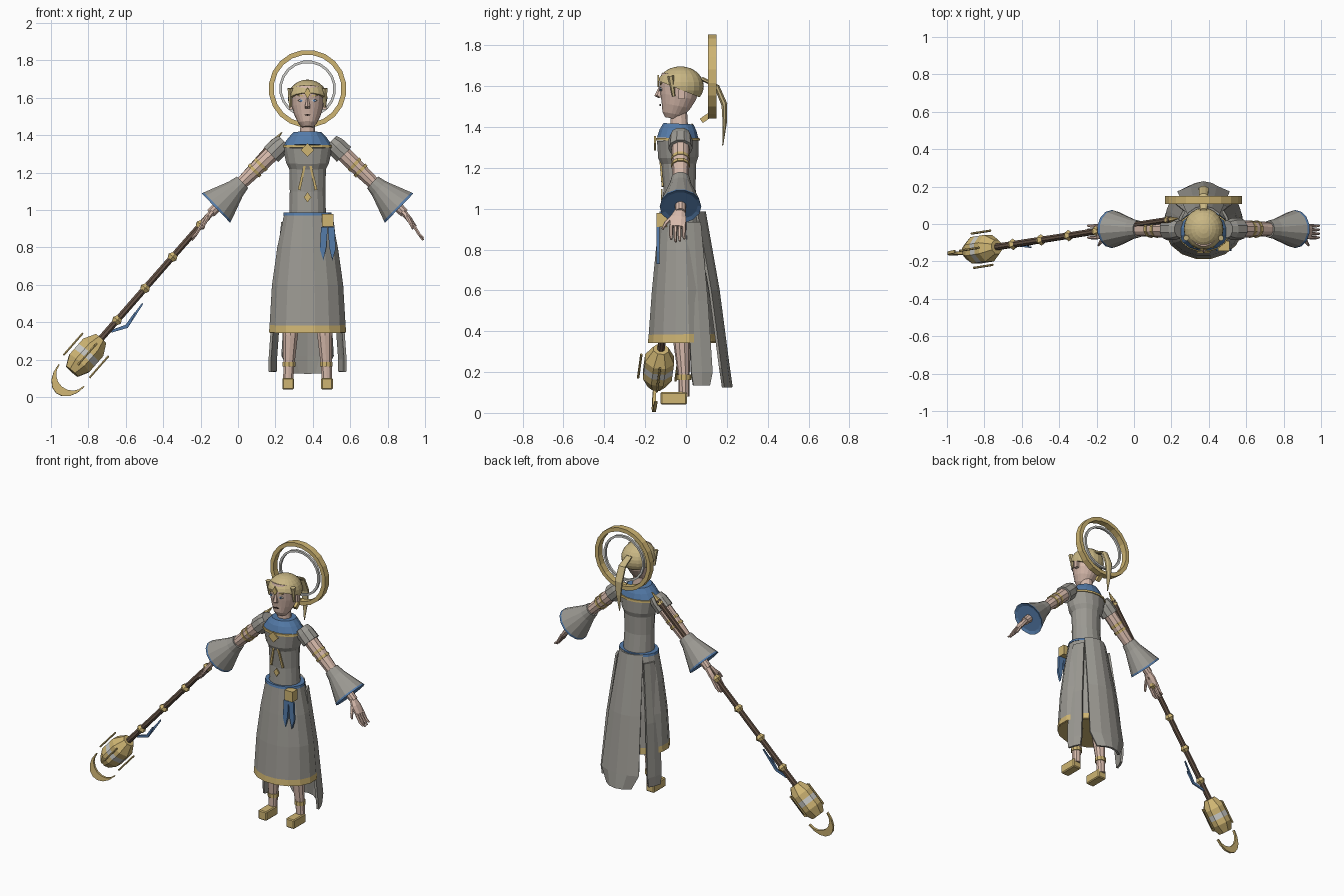
import bpy, bmesh, math
from mathutils import Vector as V

if "Cube" in bpy.data.objects:
    bpy.data.objects.remove(bpy.data.objects["Cube"])


def material(name, r, g, b):
    m = bpy.data.materials.new(name)
    m.use_nodes = True
    m.diffuse_color = (r, g, b, 1)
    m.node_tree.nodes["Principled BSDF"].inputs["Base Color"].default_value = (r, g, b, 1)
    return m


GREY = material("grey cloth", .33, .32, .29)
GOLD = material("gold", .62, .46, .17)
BLUE = material("blue cloth", .09, .2, .4)
SKIN = material("skin", .68, .49, .41)
HAIR = material("blond hair", .58, .47, .23)
WOOD = material("brown wood", .13, .085, .06)
PALE = material("pale silver", .6, .6, .57)
DARK = material("dark brown", .05, .03, .025)


def P(x, y, z):
    return V((.372 + x, y, z))


def finish(name, bm, mats):
    bmesh.ops.recalc_face_normals(bm, faces=bm.faces)
    me = bpy.data.meshes.new(name)
    bm.to_mesh(me)
    bm.free()
    for m in mats:
        me.materials.append(m)
    ob = bpy.data.objects.new(name, me)
    bpy.context.collection.objects.link(ob)
    return ob


def tube(name, stations, n, *mats):
    """Loft of (point, radius_u, radius_v) rings; one material per segment, last one repeats."""
    bm = bmesh.new()
    axis = (stations[-1][0] - stations[0][0]).normalized()
    y = V((0, 1, 0))
    v = (y - axis * y.dot(axis)).normalized()
    u = v.cross(axis)
    angles = [math.tau * (i + .5) / n for i in range(n)]
    rings = [[bm.verts.new(p + u * a * math.cos(t) + v * b * math.sin(t)) for t in angles]
             for p, a, b in stations]
    for k in range(len(rings) - 1):
        for i in range(n):
            j = (i + 1) % n
            f = bm.faces.new((rings[k][i], rings[k][j], rings[k + 1][j], rings[k + 1][i]))
            f.material_index = min(k, len(mats) - 1)
    bm.faces.new(rings[0])
    bm.faces.new(rings[-1]).material_index = len(mats) - 1
    return finish(name, bm, mats)


def body(name, rows, n, *mats):
    """Upright loft from (z, centre y, radius x, radius y) rows."""
    return tube(name, [(P(0, cy, z), rx, ry) for z, cy, rx, ry in rows], n, *mats)


def rod(name, p, q, r0, r1, n, *mats):
    return tube(name, [(p, r0, r0), (q, r1, r1)], n, *mats)


def box(name, c, sx, sy, sz, mat):
    k, h = math.sqrt(2), V((0, 0, sz))
    return tube(name, [(c - h, sx * k, sy * k), (c + h, sx * k, sy * k)], 4, mat)


def plate(name, pts, depth, mat):
    bm = bmesh.new()
    f = bm.faces.new([bm.verts.new(p) for p in pts])
    new = bmesh.ops.extrude_face_region(bm, geom=[f], use_keep_orig=True)["geom"]
    bmesh.ops.translate(bm, vec=depth, verts=[g for g in new if isinstance(g, bmesh.types.BMVert)])
    return finish(name, bm, [mat])


def diamond(name, c, w, h, mat):
    pts = [c + V(o) for o in ((w, 0, 0), (0, 0, h), (-w, 0, 0), (0, 0, -h))]
    return plate(name, pts, V((0, -.008, 0)), mat)


def sheet(name, rows, mat):
    bm = bmesh.new()
    grid = [[bm.verts.new(p) for p in row] for row in rows]
    for a, b in zip(grid, grid[1:]):
        for i in range(len(a) - 1):
            bm.faces.new((a[i], a[i + 1], b[i + 1], b[i]))
    ob = finish(name, bm, [mat])
    mod = ob.modifiers.new("thickness", "SOLIDIFY")
    mod.thickness, mod.offset = .014, 0
    return ob


def hoop(name, c, outer, inner, half, n, mat):
    bm = bmesh.new()
    section = ((outer, -half), (outer, half), (inner, half), (inner, -half))
    loops = []
    for i in range(n):
        t = math.tau * (i + .5) / n
        loops.append([bm.verts.new(c + V((r * math.cos(t), y, r * math.sin(t)))) for r, y in section])
    for a, b in zip(loops, loops[1:] + loops[:1]):
        for i in range(4):
            j = (i + 1) % 4
            bm.faces.new((a[i], a[j], b[j], b[i]))
    return finish(name, bm, [mat])


# Dress: bodice, collar, belt, skirt
body("bodice", [(.97, -.028, .1, .092), (1.1, -.032, .097, .08), (1.22, -.036, .1, .088),
                (1.25, -.038, .116, .1), (1.335, -.04, .135, .104)], 16, GREY)
body("collar_trim", [(1.333, -.04, .14, .11), (1.347, -.04, .139, .109)], 16, GOLD)
body("collar", [(1.345, -.04, .134, .104), (1.385, -.039, .105, .092), (1.416, -.037, .076, .075)], 16, BLUE)
body("belt", [(.97, -.028, .133, .106), (.986, -.028, .13, .103)], 16, BLUE)
body("skirt", [(.345, -.018, .21, .172), (.385, -.018, .207, .168), (.6, -.02, .194, .15),
               (.8, -.024, .165, .126), (.975, -.028, .128, .102)], 16, GOLD, GREY)
body("skirt_underside", [(.342, -.018, .205, .167), (.35, -.018, .205, .167)], 16, GOLD)

# Long hanging panels
cols = (-1, -.5, 0, .5, 1)
sheet("back_panel", [[P(k * w, y - .04 * k * k, z) for k in cols] for z, y, w in
                     ((.985, .09, .085), (.6, .158, .115), (.22, .208, .137), (.125, .222, .09))], GREY)
for s, side in ((1, "left"), (-1, "right")):
    sheet(side + "_side_panel", [[P(s * (x + .012), y0, z), P(s * x, (y0 + y1) / 2, z), P(s * (x - .02), y1, z)]
          for z, x, y0, y1 in ((.935, .122, 0, .07), (.55, .165, .01, .105), (.2, .19, .025, .128),
                               (.135, .19, .035, .115))], GREY)

# Front ornaments and pouch
diamond("chest_diamond", P(0, -.148, 1.32), .036, .036, GOLD)
diamond("waist_diamond", P(0, -.114, 1.068), .02, .028, GOLD)
for s, side in ((1, "left"), (-1, "right")):
    plate(side + "_chest_strip", [P(s * x, y, z) for x, y, z in
          ((.008, -.122, 1.245), (.02, -.122, 1.245), (.052, -.11, 1.11), (.038, -.11, 1.105))],
          V((0, -.009, 0)), GOLD)
    plate(side + "_pouch_ribbon", [P(.108 + s * x, -.13, z) for x, z in
          ((0, .91), (.036, .91), (.042, .79), (.024, .73), (.008, .8))], V((0, -.015, 0)), BLUE)
box("pouch", P(.108, -.118, .945), .03, .026, .034, GOLD)

# Neck, head and face
body("neck", [(1.39, -.033, .045, .045), (1.47, -.035, .038, .042)], 12, SKIN)
body("head", [(1.442, -.068, .03, .035), (1.465, -.062, .05, .055), (1.505, -.048, .07, .073),
              (1.55, -.038, .083, .09), (1.6, -.034, .088, .1), (1.65, -.03, .08, .09)], 20, SKIN)
body("nose", [(1.545, -.115, .015, .02), (1.556, -.126, .016, .03), (1.6, -.122, .006, .01)], 6, SKIN)
diamond("mouth", P(0, -.122, 1.508), .02, .005, DARK)
diamond("forehead_gem", P(0, -.132, 1.625), .018, .03, GOLD)
for s, side in ((1, "left"), (-1, "right")):
    diamond(side + "_eye", P(s * .036, -.118, 1.585), .017, .009, PALE)
    diamond(side + "_iris", P(s * .035, -.121, 1.585), .008, .008, BLUE)
    plate(side + "_eyebrow", [P(s * x, -.118, z) for x, z in ((.016, 1.604), (.055, 1.612), (.053, 1.618),
          (.016, 1.612))], V((0, -.009, 0)), GOLD)
    box(side + "_ear", P(s * .09, -.022, 1.56), .01, .014, .024, SKIN)
    rod(side + "_side_lock", P(s * .093, -.075, 1.65), P(s * .092, -.06, 1.55), .016, .008, 6, HAIR)

# Hair cap cut along a sloping hairline, plus tail
bm = bmesh.new()
bmesh.ops.create_uvsphere(bm, u_segments=20, v_segments=14, radius=1)
for v in bm.verts:
    v.co = P(v.co.x * .106, -.027 + v.co.y * .114, 1.6 + v.co.z * .097)
bmesh.ops.bisect_plane(bm, geom=bm.verts[:] + bm.edges[:] + bm.faces[:], plane_co=P(0, -.14, 1.628),
                       plane_no=(0, .4, 1), clear_inner=True)
bmesh.ops.holes_fill(bm, edges=[e for e in bm.edges if e.is_boundary])
finish("hair_cap", bm, [HAIR])
tube("hair_tail", [(P(0, .07, 1.64), .02, .016), (P(0, .15, 1.6), .026, .014), (P(0, .188, 1.51), .028, .016),
                   (P(0, .19, 1.42), .018, .012), (P(0, .18, 1.31), .003, .003)], 8, HAIR)

# Halo
hoop("halo_outer", P(0, .129, 1.648), .208, .182, .021, 20, GOLD)
hoop("halo_inner", P(0, .129, 1.648), .152, .138, .008, 20, PALE)
rod("halo_mount", P(0, .075, 1.43), P(0, .13, 1.468), .018, .018, 4, GOLD)

# Arms and legs, built once per side
for s, side in ((1, "left"), (-1, "right")):
    def A(t, y=-.027):
        """Point along the arm, from shoulder (0) to cuff (1)."""
        return P(s * (.135 + .355 * t), y, 1.355 - .345 * t)

    tube(side + "_shoulder_cap", [(A(-.03), .045, .048), (A(.04), .056, .058), (A(.17), .058, .06)], 10, GREY)
    tube(side + "_upper_arm", [(A(0), .045, .045), (A(.3), .043, .045), (A(.68), .034, .036)], 10, SKIN)
    for k, t in enumerate((.31, .4)):
        rod(side + "_arm_band_" + str(k), A(t), A(t + .035), .047, .046, 10, GOLD)
    rod(side + "_forearm", A(.65), A(1.08), .034, .026, 10, SKIN)
    tube(side + "_sleeve", [(A(.6), .044, .046), (A(.7), .055, .055), (A(.975), .108, .099),
                            (A(1), .112, .102), (A(.985), .09, .085)], 14, GREY, GREY, BLUE)

    # Hand with four fingers and a thumb
    tube(side + "_palm", [(P(s * .51, -.03, .99), .018, .026), (P(s * .54, -.038, .955), .017, .042),
                          (P(s * .572, -.042, .91), .013, .042)], 8, SKIN)
    for k in range(4):
        y, drop = -.072 + .021 * k, (.012, 0, .003, .014)[k]
        tube(side + "_finger_" + str(k), [(P(s * .566, y, .92), .01, .01), (P(s * .596, y - .002, .87), .009, .009),
             (P(s * .618, y, .838 + drop), .006, .006)], 6, SKIN)
    tube(side + "_thumb", [(P(s * .53, -.06, .965), .012, .012), (P(s * .55, -.098, .93), .01, .01),
                           (P(s * .562, -.115, .9), .006, .006)], 6, SKIN)

    tube(side + "_leg", [(P(s * .09, -.02, .5), .047, .047), (P(s * .092, -.02, .33), .042, .04),
                         (P(s * .1, -.01, .17), .031, .028), (P(s * .104, -.01, .08), .028, .026)], 10, SKIN)
    rod(side + "_ankle_band", P(s * .1, -.01, .162), P(s * .1, -.01, .188), .036, .036, 10, GOLD)
    foot = box(side + "_shoe", P(s * .104, -.06, .071), .031, .064, .031, GOLD)
    foot.modifiers.new("soft edge", "BEVEL").width = .006

# Staff running through the sleeve down to a lantern
top, lamp = V((.235, .03, 1.415)), V((-.812, -.135, .222))
d = (lamp - top).normalized()
v = (V((0, 1, 0)) - d * d.y).normalized()
u = v.cross(d)
rod("staff", top + d * .06, lamp, .017, .019, 8, WOOD)
rod("staff_spike", top, top + d * .09, .003, .021, 6, GOLD)
for k, x in enumerate((-.2, -.35, -.497, -.647)):
    c = top + d * ((x - top.x) / d.x)
    tube("staff_ring_" + str(k), [(c - d * .02, .019, .019), (c, .031, .031), (c + d * .02, .019, .019)], 6, GOLD)
tube("lantern", [(lamp + d * t, r, r) for t, r in
     ((-.12, .04), (-.055, .077), (-.018, .077), (.018, .077), (.055, .077), (.115, .045))],
     8, GOLD, GOLD, PALE, GOLD)
for k, off in enumerate((u, -u, v, -v)):
    c = lamp + off * .092
    rod("lantern_rod_" + str(k), c - d * .078, c + d * .078, .006, .006, 6, GOLD)

# Crescent below the lantern
c = V((-.89, -.147, .115)) - v * .008
arc = [math.pi * (i / 8 - .5) for i in range(9)]
outline = [c + d * .126 * math.cos(t) + u * .092 * math.sin(t) for t in arc]
outline += [c + d * .08 * math.cos(t) + u * .085 * math.sin(t) for t in reversed(arc)]
plate("crescent", outline, v * .016, GOLD)

# Ribbon tied to the staff
for k, tip in enumerate((V((-.51, -.1, .5)), V((-.55, -.125, .45)))):
    tube("staff_ribbon_" + str(k), [(V((-.68, -.112, .35)), .01, .006), (V((-.595, -.118, .378)), .014, .006),
                                    (tip, .006, .005)], 4, BLUE)
